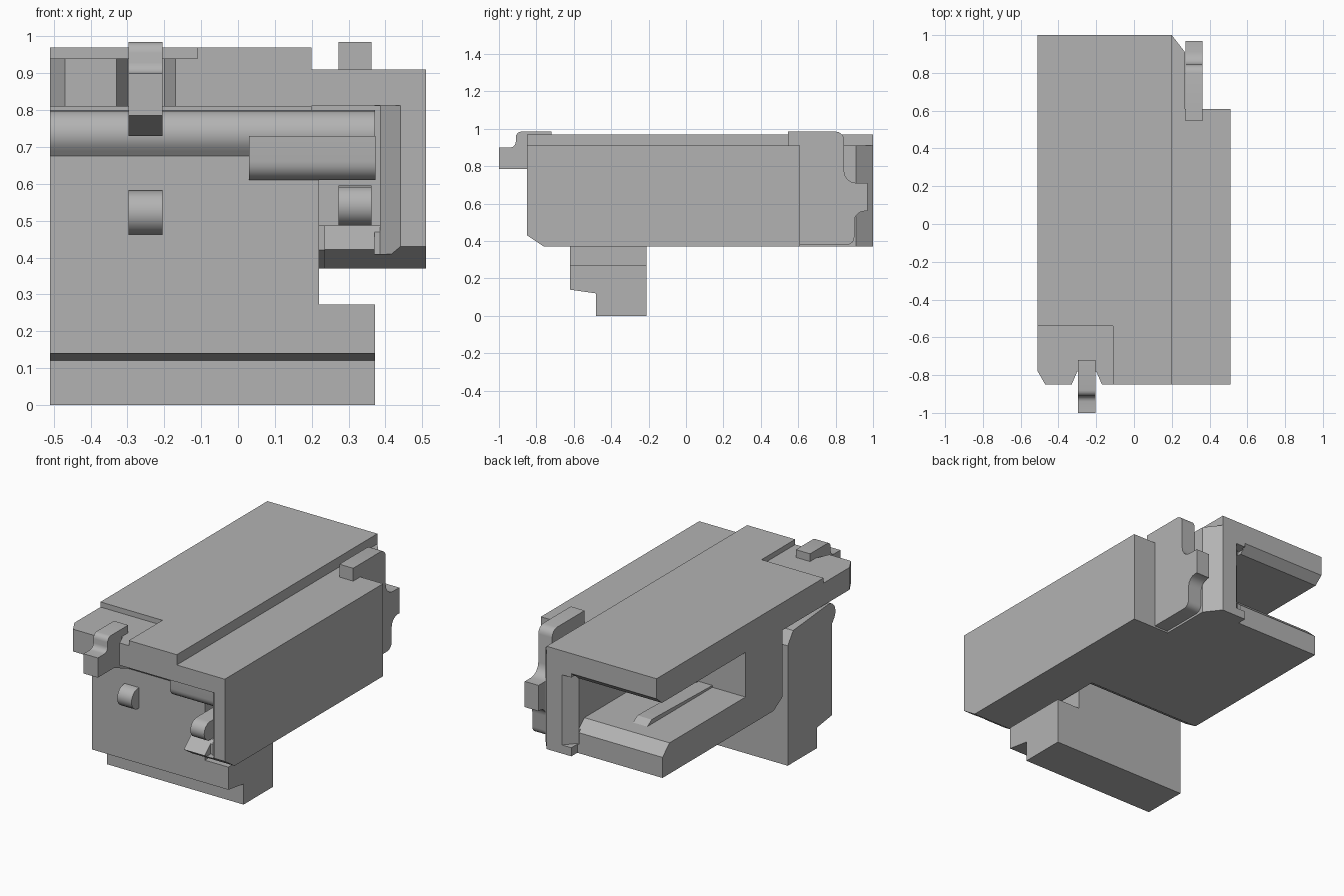
import bpy, bmesh, math
from mathutils import Vector

cube = bpy.data.objects.get("Cube")
if cube:
    bpy.data.objects.remove(cube, do_unlink=True)

GREY = (0.45, 0.45, 0.45, 1)
grey = bpy.data.materials.new("plain grey")
grey.use_nodes = True
grey.diffuse_color = GREY
grey.node_tree.nodes["Principled BSDF"].inputs["Base Color"].default_value = GREY


def prism(name, points, lo, hi, axis="x"):
    """Extrude a (y, z) outline along x, or an (x, y) outline along z."""
    place = (lambda p, t: (t, *p)) if axis == "x" else (lambda p, t: (*p, t))
    bm = bmesh.new()
    face = bm.faces.new([bm.verts.new(place(p, lo)) for p in points])
    new = bmesh.ops.extrude_face_region(bm, geom=[face])["geom"]
    step = Vector(place((0, 0), hi - lo))
    bmesh.ops.translate(bm, verts=[v for v in new if isinstance(v, bmesh.types.BMVert)], vec=step)
    bmesh.ops.recalc_face_normals(bm, faces=bm.faces)
    mesh = bpy.data.meshes.new(name)
    bm.to_mesh(mesh)
    bm.free()
    mesh.materials.append(grey)
    obj = bpy.data.objects.new(name, mesh)
    bpy.context.collection.objects.link(obj)
    return obj


def rect(a0, a1, b0, b1):
    return [(a0, b0), (a1, b0), (a1, b1), (a0, b1)]


def arc(y, z, r, start, end, n=6):
    """Points along a circular arc, angles in degrees."""
    angles = [math.radians(start + (end - start) * i / n) for i in range(n + 1)]
    return [(y + r * math.cos(a), z + r * math.sin(a)) for a in angles]


def cut(obj, cutter):
    mod = obj.modifiers.new("cut", "BOOLEAN")
    mod.operation, mod.object, mod.solver = "DIFFERENCE", cutter, "EXACT"
    bpy.context.view_layer.objects.active = obj
    bpy.ops.object.modifier_apply(modifier=mod.name)
    bpy.data.objects.remove(cutter, do_unlink=True)


def smooth(obj):
    bpy.ops.object.select_all(action="DESELECT")
    obj.select_set(True)
    bpy.context.view_layer.objects.active = obj
    bpy.ops.object.shade_smooth_by_angle(angle=math.radians(32))


# Housing: plan outline with notched front lip and stepped back corner
housing = prism("housing", [
    (-.51, 1), (.2, 1), (.27, .91), (.27, .61), (.51, .61), (.51, -.85),
    (-.17, -.85), (-.2, -.78), (-.3, -.78), (-.33, -.85), (-.47, -.85), (-.51, -.78)],
    .37, .97, "z")

# Stepped roof and chamfered lower front edge
cut(housing, prism("rail_step", rect(.2, .6, -.95, 1.1), .91, 1.1, "z"))
cut(housing, prism("corner_step", rect(-.6, -.11, -.95, -.54), .94, 1.1, "z"))
cut(housing, prism("front_chamfer", [(-.95, .3), (-.76, .3), (-.76, .37), (-.85, .43), (-.95, .5)], -.7, .7))

# Back opening with bevelled lead-in on floor, roof and side wall
cut(housing, prism("back_opening", [
    (.18, .55), (.18, .81), (.95, .81), (1.02, .87), (1.02, .3),
    (.945, .3), (.945, .49), (.88, .55)], -.6, .04))
cut(housing, prism("wall_bevel", [(.03, .93), (.04, .93), (.11, 1.01), (.03, 1.01)], .42, .83, "z"))

# Front bay under the roof, and slot in the side rail
cut(housing, prism("front_bay", [
    (-.95, .3), (-.08, .3), (-.08, .37), (-.16, .42), (-.16, .81), (-.95, .81)], -.6, .235))
cut(housing, prism("rail_slot", [
    (-.13, .487), (-.76, .487), (-.85, .41), (-.95, .33), (-.95, .811), (-.13, .811)], .2, .385))
cut(housing, prism("slot_bevel", [(.37, -.78), (.385, -.78), (.445, -.855), (.445, -.9), (.37, -.9)],
                   .41, .812, "z"))

# Hanging flap with a rounded hinge bead along its top
flap = prism("flap", [
    (-.21, 0), (-.48, 0), (-.48, .12), (-.62, .14), (-.62, .675)]
    + arc(-.585, .735, .065, 225, 90, 8) + [(-.26, .77), (-.21, .7)], -.51, .372)
cut(flap, prism("flap_window", rect(-.8, -.1, .272, .61), .22, .5))
smooth(flap)

# Rounded cam at one end of the flap
smooth(prism("flap_cam", [(-.4, .61)] + arc(-.62, .66, .05, 270, 180) + [(-.67, .73), (-.4, .73)], .03, .373))

# Front contact: solder tail, beam tip and spring arm over the floor
smooth(prism("front_solder_tail", [(-.72, .985)] + arc(-.88, .955, .03, 90, 180, 4)
             + arc(-.94, .93, .03, 0, -90, 4)
             + [(-1, .9), (-1, .785), (-.85, .785), (-.72, .73), (-.66, .73)]
             + [(-.66, .9), (-.72, .93)], -.297, -.205))
smooth(prism("front_contact_tip", [(-.15, .465), (-.6, .465)] + arc(-.63, .522, .06, 270, 90, 8)
             + [(-.15, .582)], -.297, -.205))
prism("spring_arm", [(.15, .53), (.15, .56), (.68, .575), (.74, .575), (.79, .545), (.79, .53)], -.297, -.205)

# Back contact: solder tail plate in the rear notch and hooked tip in the slot
smooth(prism("back_solder_tail", [(.545, .985)] + arc(.80, .94, .045, 90, 0, 4)
             + arc(.91, .775, .065, 180, 270, 4)
             + [(.97, .71), (.97, .56), (.945, .56)] + arc(.955, .505, .055, 90, 180, 4)
             + arc(.86, .42, .04, 0, -90, 4) + [(.545, .38)], .273, .362))
smooth(prism("back_contact_tip", [(-.1, .488), (-.77, .488)] + arc(-.775, .541, .054, 270, 90, 8)
             + [(-.1, .595)], .273, .362))
